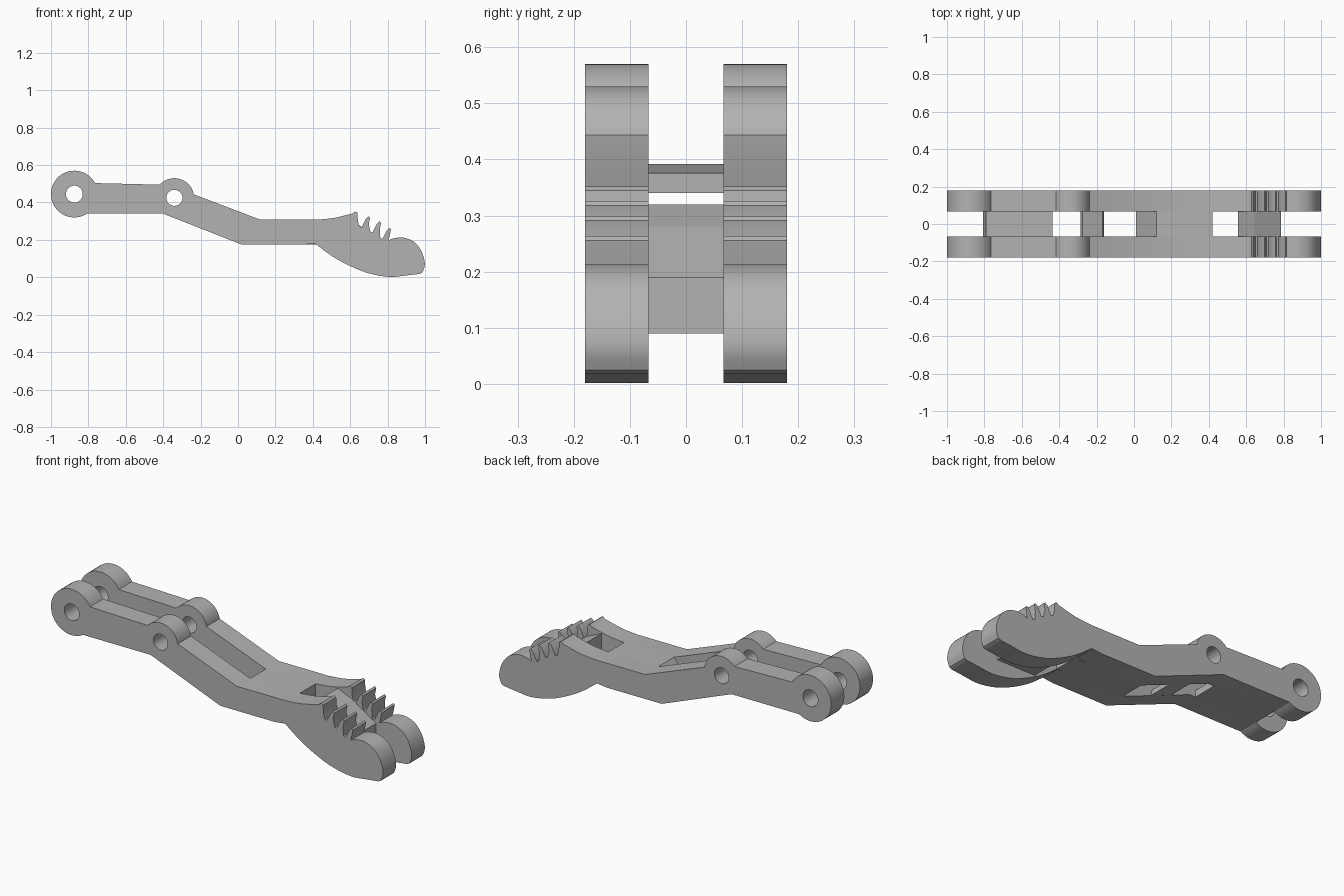
import bpy, bmesh, math

INNER, OUTER = 0.067, 0.18

cube = bpy.data.objects.get("Cube")
if cube:
    bpy.data.objects.remove(cube, do_unlink=True)

grey = bpy.data.materials.new("plain grey")
grey.use_nodes = True
colour = (0.45, 0.45, 0.45, 1)
grey.diffuse_color = colour
grey.node_tree.nodes["Principled BSDF"].inputs["Base Color"].default_value = colour


def arc(cx, cz, r, start, end, steps):
    """Points along a circular arc, in degrees, within the side plane."""
    angles = [math.radians(start + (end - start) * i / steps) for i in range(steps + 1)]
    return [(cx + r * math.cos(a), cz + r * math.sin(a)) for a in angles]


def curve(points, steps=5):
    """Smooth line passing through every point."""
    out = []
    ext = [points[0]] + points + [points[-1]]
    for a, b, c, d in zip(ext, ext[1:], ext[2:], ext[3:]):
        for i in range(steps):
            t = i / steps
            out.append(tuple(0.5 * (2 * q + (r - p) * t + (2 * p - 5 * q + 4 * r - s) * t * t
                                    + (3 * q - p - 3 * r + s) * t ** 3)
                             for p, q, r, s in zip(a, b, c, d)))
    return out + [points[-1]]


def plate(name, profile, y0, y1):
    """Extrude a side profile from y0 to y1."""
    bm = bmesh.new()
    face = bm.faces.new([bm.verts.new((x, y0, z)) for x, z in profile])
    new = bmesh.ops.extrude_face_region(bm, geom=[face])["geom"]
    moved = [v for v in new if isinstance(v, bmesh.types.BMVert)]
    bmesh.ops.translate(bm, verts=moved, vec=(0, y1 - y0, 0))
    bmesh.ops.recalc_face_normals(bm, faces=bm.faces[:])
    mesh = bpy.data.meshes.new(name)
    bm.to_mesh(mesh)
    bm.free()
    mesh.materials.append(grey)
    obj = bpy.data.objects.new(name, mesh)
    bpy.context.collection.objects.link(obj)
    return obj


def select(obj):
    bpy.ops.object.select_all(action='DESELECT')
    obj.select_set(True)
    bpy.context.view_layer.objects.active = obj


# Side outline: end knuckle, bent arm underside, curved foot
outline = arc(-0.875, 0.445, 0.125, 28, 303, 40)
outline += [(-0.40, 0.34), (0.02, 0.175), (0.35, 0.175)]
outline += curve([(0.41, 0.182), (0.5, 0.115), (0.6, 0.06), (0.7, 0.021), (0.81, 0.002),
                  (0.9, 0.01), (0.97, 0.018)])
outline += curve([(0.985, 0.025), (0.998, 0.06), (0.995, 0.1), (0.975, 0.15), (0.94, 0.19),
                  (0.89, 0.211), (0.84, 0.21), (0.805, 0.198)])

# Slanted teeth, from the foot back up towards the arm
for tip_x, tip_z in [(0.81, 0.264), (0.757, 0.299), (0.698, 0.326)]:
    outline += [(tip_x + 0.001, tip_z - 0.042), (tip_x + 0.008, tip_z - 0.008),
                (tip_x, tip_z), (tip_x - 0.014, tip_z - 0.012),
                (tip_x - 0.03, tip_z - 0.045), (tip_x - 0.037, tip_z - 0.059),
                (tip_x - 0.049, tip_z - 0.055)]
outline += [(0.641, 0.3), (0.638, 0.345), (0.627, 0.352), (0.612, 0.341)]

# Upper side: rise to the teeth, slope and middle knuckle
outline += curve([(0.6, 0.338), (0.51, 0.317), (0.42, 0.308)])
outline += [(0.12, 0.308)]
outline += arc(-0.34, 0.425, 0.105, 10, 138, 24)

# Two side arms with pin holes
for name, side in (("left_arm", 1), ("right_arm", -1)):
    y0, y1 = (INNER, OUTER) if side > 0 else (-OUTER, -INNER)
    arm = plate(name, outline, y0, y1)
    for cx, cz, r in ((-0.875, 0.445, 0.045), (-0.34, 0.425, 0.043)):
        pin = plate("pin_cutter", arc(cx, cz, r, 0, 352.5, 47), y0 - 0.1, y1 + 0.1)
        pin.hide_render = True
        select(arm)
        cut = arm.modifiers.new("pin_hole", 'BOOLEAN')
        cut.operation, cut.solver, cut.object = 'DIFFERENCE', 'EXACT', pin
        bpy.ops.object.modifier_apply(modifier=cut.name)
        bpy.data.objects.remove(pin, do_unlink=True)
    bpy.ops.object.shade_smooth_by_angle(angle=math.radians(25))

# Webs joining the arms
webs = {
    "rear_web": [(-0.807, 0.34), (-0.435, 0.34), (-0.435, 0.376), (-0.79, 0.392)],
    "knuckle_web": [(-0.285, 0.295), (-0.16, 0.246), (-0.168, 0.28), (-0.275, 0.32)],
    "middle_block": [(0.012, 0.178), (0.02, 0.175), (0.42, 0.175), (0.42, 0.308), (0.12, 0.308)],
    "toe_bridge": [(0.555, 0.09), (0.785, 0.09), (0.785, 0.19), (0.715, 0.235),
                   (0.645, 0.28), (0.555, 0.32)],
}
for name, profile in webs.items():
    plate(name, profile, -INNER, INNER)
